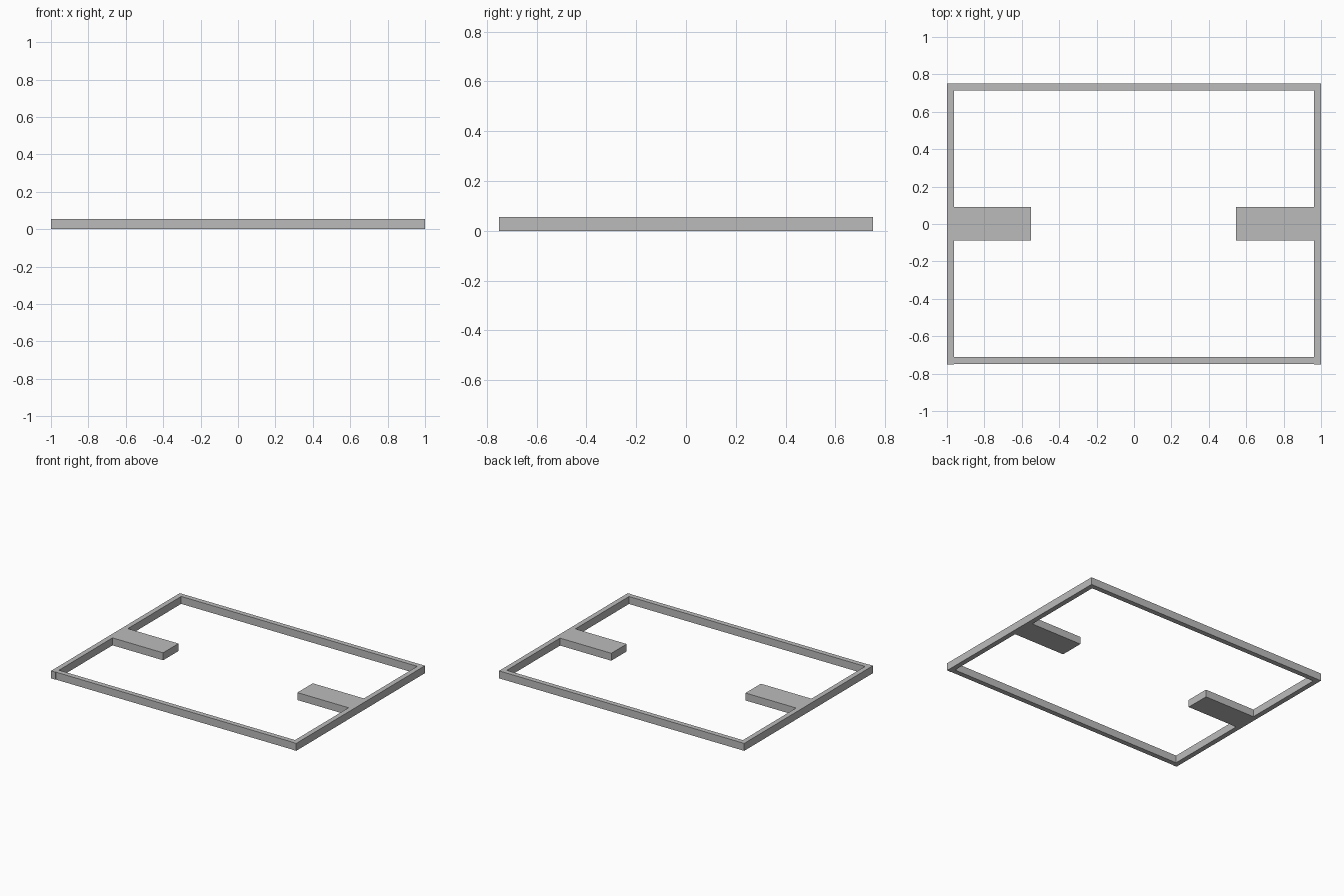
import bpy

cube = bpy.data.objects.get("Cube")
if cube:
    bpy.data.objects.remove(cube, do_unlink=True)

grey = bpy.data.materials.new("plain grey")
grey.use_nodes = True
colour = (0.5, 0.5, 0.5, 1)
grey.diffuse_color = colour
grey.node_tree.nodes["Principled BSDF"].inputs["Base Color"].default_value = colour

HEIGHT = 0.055
BAR = 0.037
HALF_X, HALF_Y = 1.0, 0.75
INNER_X = HALF_X - BAR


def slab(name, x0, x1, y0, y1):
    """Box standing on the ground between the given plan limits."""
    bpy.ops.mesh.primitive_cube_add(size=1, location=((x0 + x1) / 2, (y0 + y1) / 2, HEIGHT / 2))
    ob = bpy.context.object
    ob.name = name
    ob.scale = (x1 - x0, y1 - y0, HEIGHT)
    bpy.ops.object.transform_apply(location=False, rotation=False, scale=True)
    ob.data.materials.append(grey)


# Side rails run the full depth
slab("right_rail", -HALF_X, -INNER_X, -HALF_Y, HALF_Y)
slab("left_rail", INNER_X, HALF_X, -HALF_Y, HALF_Y)

# Front and back rails butt between them; the front one sits slightly in
slab("back_rail", -INNER_X, INNER_X, HALF_Y - BAR, HALF_Y)
slab("front_rail", -INNER_X, INNER_X, -HALF_Y + 0.002, -HALF_Y + BAR + 0.002)

# Flat tabs reaching inward from the side rails
slab("right_tab", -INNER_X, -0.55, -0.087, 0.092)
slab("left_tab", 0.545, INNER_X, -0.087, 0.092)
